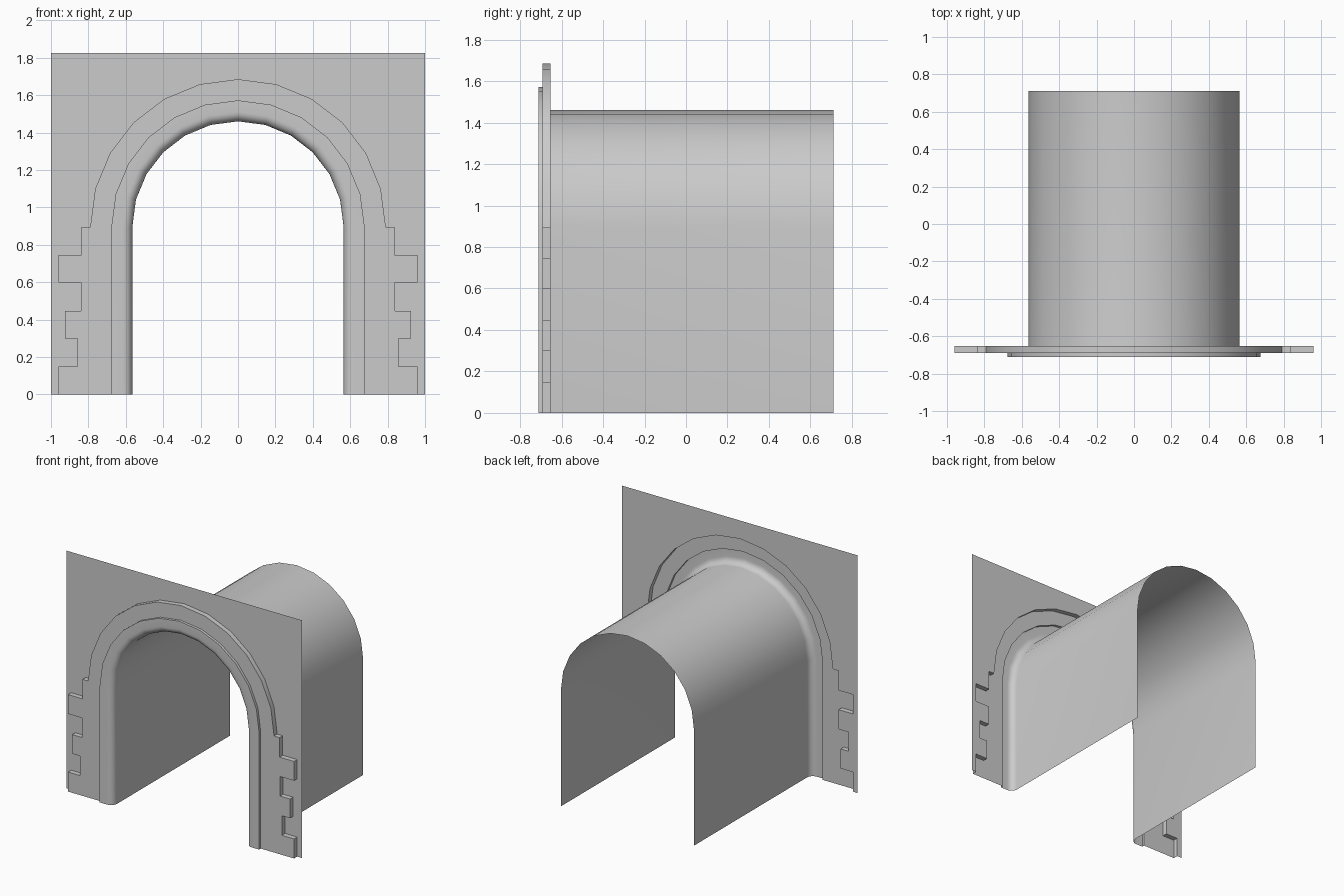
import bpy
from math import sin, cos, pi

if "Cube" in bpy.data.objects:
    bpy.data.objects.remove(bpy.data.objects["Cube"])

SPRING = 0.895                                  # height where the arch starts
WALL_Y, TRIM_Y, FRONT_Y, BACK_Y = -0.653, -0.691, -0.711, 0.711
TUNNEL_R, MOLD_R, TRIM_R, FLARE = 0.565, 0.677, 0.79, 0.05


def arc(r):
    """12-sided half circle, left to right, as (x, z)."""
    return [(-r * cos(pi * i / 12), SPRING + r * sin(pi * i / 12)) for i in range(13)]


def arch(r):
    """Arch with straight legs down to the floor."""
    return [(-r, 0)] + arc(r) + [(r, 0)]


def make(name, verts, faces):
    mesh = bpy.data.meshes.new(name)
    mesh.from_pydata(verts, [], faces)
    mesh.update()
    ob = bpy.data.objects.new(name, mesh)
    bpy.context.collection.objects.link(ob)
    bpy.ops.object.select_all(action='DESELECT')
    bpy.context.view_layer.objects.active = ob
    ob.select_set(True)
    bpy.ops.object.shade_smooth_by_angle(angle=pi / 6)
    return ob


def at(points, y):
    return [(x, y, z) for x, z in points]


def loft(rings):
    """Quads between successive open rings of equal length."""
    n = len(rings[0])
    faces = [(k * n + i, k * n + i + 1, (k + 1) * n + i + 1, (k + 1) * n + i)
             for k in range(len(rings) - 1) for i in range(n - 1)]
    return [v for r in rings for v in r], faces


# Trim outline: arch on top of stepped, toothed stone blocks
steps = [0.96, 0.857, 0.925, 0.84, 0.96, 0.837]
levels = [0, 0.15, 0.30, 0.447, 0.597, 0.745, SPRING]
right = []
for i, x in enumerate(steps):
    right += [(x, levels[i]), (x, levels[i + 1])]
left = [(-x, z) for x, z in right]
outline = left + arc(TRIM_R) + right[::-1]

# Flat wall around the trim
wall = [(-1, 0)] + outline + [(1, 0), (1, 1.825), (-1, 1.825)]
make("portal_wall", at(wall, WALL_Y), [tuple(range(len(wall)))])

# Raised trim face with its thin edge back to the wall
face = arch(MOLD_R) + outline[::-1]
make("stone_trim_face", at(face, TRIM_Y), [tuple(range(len(face)))])
make("stone_trim_edge", *loft([at(outline, TRIM_Y), at(outline, WALL_Y)]))

# Tunnel lining with rounded mouth, running into the raised molding
rings = [at(arch(TUNNEL_R), BACK_Y)]
for i in range(7):
    a = pi / 2 * i / 6
    rings.append(at(arch(TUNNEL_R + FLARE * (1 - cos(a))),
                    FRONT_Y + FLARE * (1 - sin(a))))
rings += [at(arch(MOLD_R), FRONT_Y), at(arch(MOLD_R), TRIM_Y)]
make("tunnel_lining_and_molding", *loft(rings))
